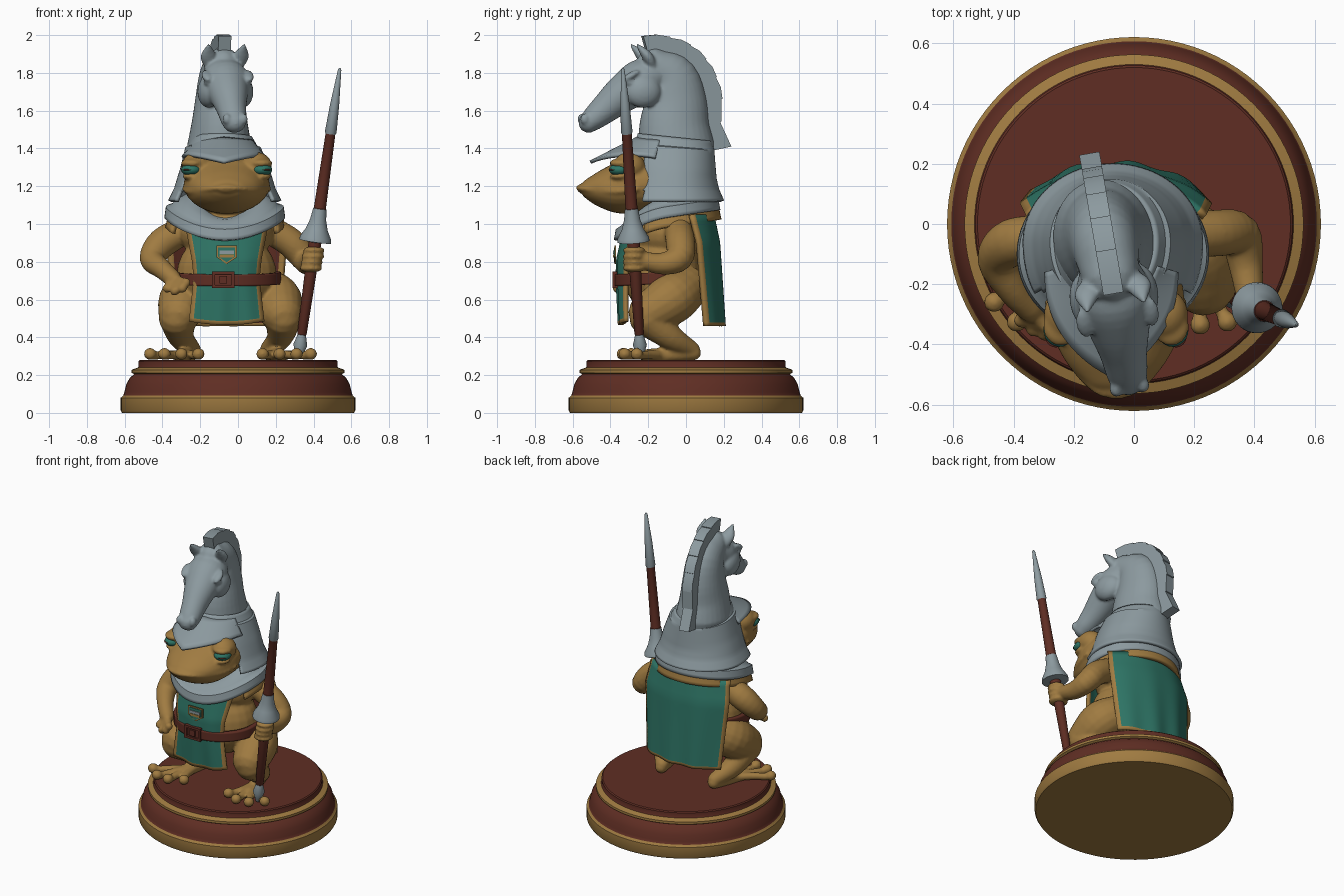
import bpy, bmesh, math
from mathutils import Vector, Matrix, Euler

if "Cube" in bpy.data.objects:
    bpy.data.objects.remove(bpy.data.objects["Cube"])

def material(name, rgb):
    m = bpy.data.materials.new(name)
    m.diffuse_color = (*rgb, 1)
    m.use_nodes = True
    m.node_tree.nodes["Principled BSDF"].inputs["Base Color"].default_value = m.diffuse_color
    return m

GOLD = material("ochre", (0.35, 0.198, 0.053))
TEAL = material("teal", (0.027, 0.175, 0.13))
BROWN = material("red_brown", (0.115, 0.027, 0.017))
STEEL = material("steel", (0.265, 0.325, 0.35))
X0 = -0.06                                   # centre line of the figure
AXIS = Vector((X0, -0.12, 0))

def finish(name, bm, mats, voxel=0, recalc=True):
    if recalc:
        bmesh.ops.recalc_face_normals(bm, faces=bm.faces)
    for f in bm.faces:
        f.smooth = True
    for e in bm.edges:
        e.smooth = e.calc_face_angle(0) < 0.6
    me = bpy.data.meshes.new(name)
    bm.to_mesh(me)
    bm.free()
    for m in mats:
        me.materials.append(m)
    ob = bpy.data.objects.new(name, me)
    bpy.context.collection.objects.link(ob)
    if voxel:                                # fuse overlapping forms into one skin
        r = ob.modifiers.new("fuse", 'REMESH')
        r.mode, r.voxel_size, r.use_smooth_shade = 'VOXEL', voxel, True
        s = ob.modifiers.new("soften", 'SMOOTH')
        s.factor, s.iterations = 0.5, 4
    return ob

def ball(bm, loc, rad, rot=(0, 0, 0)):
    bmesh.ops.create_uvsphere(bm, u_segments=24, v_segments=14, radius=1,
                              matrix=Matrix.LocRotScale(Vector(loc), Euler(rot), Vector(rad)))

def box(bm, loc, size):
    bmesh.ops.create_cube(bm, size=1, matrix=Matrix.LocRotScale(Vector(loc), None, Vector(size)))

def sweep(bm, pts, side=(1, 0, 0), n=18):
    """Rounded tube through (x, y, z, half width, half depth) stations."""
    P = [Vector(p if len(p) == 5 else (*p, p[3])) for p in pts]
    Q = [P[0] * 2 - P[1]] + P + [P[-1] * 2 - P[-2]]
    S = []
    for i in range(1, len(Q) - 2):
        a, b, c, d = Q[i - 1:i + 3]
        for t in (0, .25, .5, .75):
            S.append((b * 2 + (c - a) * t + (a * 2 - b * 5 + c * 4 - d) * t * t
                      + (b * 3 - a - c * 3 + d) * t ** 3) * 0.5)
    S.append(P[-1])
    C = [Vector(s[:3]) for s in S]
    T = [(C[min(i + 1, len(C) - 1)] - C[max(i - 1, 0)]).normalized() for i in range(len(C))]
    st = [(C[i], T[i], S[i][3], S[i][4]) for i in range(len(C))]
    def cap(s, sign):
        c, t, a, b = s
        return [(c + t * sign * min(a, b) * math.sin(p), t, a * math.cos(p), b * math.cos(p))
                for p in (0.5, 0.95, 1.4)]
    st = cap(st[0], -1)[::-1] + st + cap(st[-1], 1)
    rings = []
    for c, t, a, b in st:
        u = (Vector(side) - t * t.dot(Vector(side))).normalized()
        w = t.cross(u)
        rings.append([bm.verts.new(c + u * a * math.cos(k * math.tau / n) + w * b * math.sin(k * math.tau / n))
                      for k in range(n)])
    for r, q in zip(rings, rings[1:]):
        for k in range(n):
            bm.faces.new((r[k], r[(k + 1) % n], q[(k + 1) % n], q[k]))
    bm.faces.new(rings[0])
    bm.faces.new(rings[-1])

def lathe(name, prof, mats, n=96, matrix=Matrix()):
    """Turned part; prof = (radius, z, material of the band above)."""
    bm = bmesh.new()
    rings = [[bm.verts.new((r * math.cos(k * math.tau / n), r * math.sin(k * math.tau / n), z))
              for k in range(n)] for r, z, _ in prof]
    for (r, q), p in zip(zip(rings, rings[1:]), prof):
        for k in range(n):
            bm.faces.new((r[k], r[(k + 1) % n], q[(k + 1) % n], q[k])).material_index = p[2]
    bm.faces.new(rings[0]).material_index = prof[0][2]
    bm.faces.new(rings[-1]).material_index = prof[-1][2]
    ob = finish(name, bm, mats)
    ob.matrix_world = matrix
    return ob

def sheet(name, f, us, vs, mats, thick, trim=(), drop=None):
    """Thickened surface f(u, v); trim lists edges (left, right, top, bottom) using material 1."""
    bm = bmesh.new()
    g = [[bm.verts.new(f(u, v)) for u in us] for v in vs]
    for j in range(len(vs) - 1):
        for i in range(len(us) - 1):
            fc = bm.faces.new((g[j][i], g[j][i + 1], g[j + 1][i + 1], g[j + 1][i]))
            edge = {"left": i == 0, "right": i == len(us) - 2, "top": j == 0, "bottom": j == len(vs) - 2}
            fc.material_index = int(any(edge[t] for t in trim))
    bmesh.ops.remove_doubles(bm, verts=bm.verts, dist=1e-5)
    if drop:
        bmesh.ops.delete(bm, geom=[x for x in bm.faces if drop(x.calc_center_median())], context='FACES')
    bm.normal_update()
    if sum(x.normal.xy.dot((x.calc_center_median() - AXIS).xy) for x in bm.faces) < 0:
        bmesh.ops.reverse_faces(bm, faces=bm.faces)
    ob = finish(name, bm, mats, recalc=False)
    s = ob.modifiers.new("thickness", 'SOLIDIFY')
    s.thickness, s.offset = thick, -1
    s.material_offset = 2 if len(mats) > 2 else 0
    return ob

def span(a, b, n):
    return [a + (b - a) * i / n for i in range(n + 1)]

def lerp(tab, v):
    """Piecewise linear lookup in rows (key, values...)."""
    for p, q in zip(tab, tab[1:]):
        if v <= q[0]:
            t = (v - p[0]) / (q[0] - p[0])
            return [a + (b - a) * t for a, b in zip(p[1:], q[1:])]
    return list(tab[-1][1:])

# Round plinth
lathe("plinth", [(.614, 0, 0), (.621, .012, 0), (.621, .08, 0), (.607, .092, 1), (.602, .11, 1), (.592, .15, 1),
                 (.573, .185, 1), (.55, .205, 0), (.563, .212, 0), (.563, .228, 0), (.53, .24, 1),
                 (.527, .245, 1), (.527, .274, 1), (.52, .28, 1)], [GOLD, BROWN])

# Frog body: torso, head, legs and arms fused
bm = bmesh.new()
ball(bm, (X0, -.12, .73), (.265, .205, .24))
ball(bm, (X0, -.10, .95), (.25, .19, .16))
sweep(bm, [(X0, -.1, 1.2, .2, .15), (X0, -.25, 1.21, .228, .155), (X0, -.36, 1.19, .21, .137),
           (X0, -.46, 1.185, .165, .095), (X0, -.53, 1.187, .10, .05), (X0, -.553, 1.188, .06, .025)], n=28)
lip = [(.226, -.26, 1.185), (.2, -.37, 1.172), (.14, -.475, 1.178), (.07, -.55, 1.188), (0, -.57, 1.192)]
sweep(bm, [(X0 + s * x, y, z, .012) for s, row in ((-1, lip), (1, lip[-2::-1])) for x, y, z in row],
      side=(0, 0, 1), n=10)
for s in (-1, 1):
    ball(bm, (X0 + s * .16, -.3, 1.305), (.08, .085, .075))           # brow bulge
    ball(bm, (X0 + s * .183, -.342, 1.322), (.06, .064, .026))        # eyelid
    ball(bm, (X0 + s * .183, -.348, 1.252), (.052, .055, .02))
    L = lambda x, *r: (-.04 + s * x, *r)
    sweep(bm, [L(.15, .0, .66, .12), L(.24, -.08, .6, .135), L(.27, -.19, .53, .115)])    # thigh
    sweep(bm, [L(.28, -.2, .5, .10), L(.26, -.08, .40, .068), L(.2, .03, .335, .045)])    # shin
    sweep(bm, [L(.2, .04, .318, .04), L(.23, -.08, .308, .04), L(.26, -.2, .30, .04)])    # foot
    for tx, ty in ((.17, -.29), (.26, -.335), (.35, -.325), (.425, -.26)):
        sweep(bm, [L(.22, -.1, .305, .026), L((.24 + tx) / 2, (-.13 + ty) / 2, .308, .024), L(tx, ty, .302, .022)],
              side=(0, 0, 1), n=12)
        ball(bm, L(tx, ty, .312), (.034, .034, .032))
UP = (0, 0, 1)
sweep(bm, [(-.28, -.05, .97, .075), (-.40, -.06, .90, .08), (-.455, -.12, .815, .066),
           (-.40, -.22, .76, .052), (-.345, -.28, .71, .046)], side=UP)
for tip in ((-.275, -.36, .69), (-.295, -.365, .66), (-.335, -.35, .645), (-.375, -.32, .66)):
    sweep(bm, [(-.345, -.28, .71, .028), (*tip, .02)], side=(.3, .1, 1), n=12)
    ball(bm, tip, (.025, .025, .025))
sweep(bm, [(.17, -.04, .97, .075), (.28, -.03, .90, .078), (.35, -.035, .82, .072),
           (.37, -.13, .79, .058), (.385, -.24, .81, .046)], side=UP)
for i in range(4):                                                     # fingers around the lance
    ball(bm, (.386 + i * .005, -.275, .765 + i * .032), (.062 - .004 * (i % 2), .06, .021))
finish("frog_body", bm, [GOLD], voxel=.0095)

# Eyes
for s, tag in ((-1, "left"), (1, "right")):
    bm = bmesh.new()
    ball(bm, (X0 + s * .188, -.35, 1.287), (.053, .058, .033))
    finish(tag + "_eye", bm, [TEAL])
    bm = bmesh.new()
    ball(bm, (X0 + s * .2, -.372, 1.287), (.035, .038, .006))
    finish(tag + "_pupil", bm, [BROWN])

# Tunic front panel
PANEL = [(0, .22, .19, .30), (.35, .185, .23, .30), (.55, .175, .23, .29), (1, .20, .215, .42)]
def panel(u, v):
    w, by, ax = lerp(PANEL, v)
    x = w * u
    return (X0 + x, -.14 - by * math.sqrt(1 - (x / ax) ** 2) + .007 * v * math.sin(8 * u),
            .99 - .525 * v + .02 * v * u * u)
sheet("tunic_front", panel, [-1] + span(-.88, .88, 24) + [1], span(0, .96, 24) + [1], [TEAL, GOLD], .02,
      ("left", "right", "bottom"))

# Cape with brown lining
def cape(u, v):
    edge, back, w = lerp([(0, .03, .15, .30), (.25, .07, .18, .32), (1, .11, .205, .285)], v)
    return (X0 + w * u, edge + (back - edge) * (1 - abs(u) ** 2.4) + .007 * v * math.sin(10 * u), 1.05 - .59 * v)
sheet("cape", cape, [-1] + span(-.93, .93, 28) + [1], span(0, .97, 16) + [1], [TEAL, GOLD, BROWN, GOLD], .022,
      ("left", "right", "bottom"))

# Neck guard ring and shoulder collar, both dipping at the front
def ring(rows):
    def f(t, v):
        ax, by, dz = lerp(rows, v)
        s = math.sin(t)
        return (X0 - .01 + ax * math.cos(t), -.1 + by * s, 1.07 + .04 * s - (.08 * s * s if s < 0 else 0) + dz)
    return f
sheet("neck_guard", ring([(0, .14, .12, .09), (.2, .22, .2, .075), (.4, .265, .235, .05), (.6, .285, .255, .03),
                          (.7, .312, .272, .022), (1, .32, .282, -.035)]),
      span(0, math.tau, 64), span(0, 1, 10), [STEEL], .025)
sheet("shoulder_collar", ring([(0, .24, .22, .02), (.5, .30, .275, -.025), (1, .315, .288, -.085)]),
      span(-.45, math.pi + .45, 40), span(0, 1, 6), [GOLD], .025)

# Belt and buckle
sheet("belt", lambda t, v: (X0 + .288 * math.cos(t), -.14 + .238 * math.sin(t), .745 - .062 * v + .012 * math.sin(t)),
      span(0, math.tau, 64), [0, .15, .85, 1], [BROWN], .03)
bm = bmesh.new()
for dx, dz, sx, sz in ((-.052, 0, .016, .085), (.052, 0, .016, .085), (0, .036, .12, .015), (0, -.036, .12, .015),
                       (0, 0, .04, .04)):
    box(bm, (-.078 + dx, -.376, .705 + dz), (sx, .026, sz))
finish("buckle", bm, [BROWN])

# Shield badge on the chest: stacked thin plates
for k, (name, m, h) in enumerate((("badge_border", GOLD, 1), ("badge_field", TEAL, .82))):
    bm = bmesh.new()
    pts = [(-.055, .045), (.055, .045), (.055, -.015), (0, -.052), (-.055, -.015)]
    f = bm.faces.new([bm.verts.new((X0 + x * h, -.378 - .004 * k, .84 + z * h)) for x, z in pts])
    e = bmesh.ops.extrude_face_region(bm, geom=[f])["geom"]
    bmesh.ops.translate(bm, verts=[v for v in e if isinstance(v, bmesh.types.BMVert)], vec=(0, .008, 0))
    finish(name, bm, [m])
for name, m, z, h in (("badge_band", STEEL, .85, .018), ("badge_bar", GOLD, .831, .016)):
    bm = bmesh.new()
    box(bm, (X0, -.383, z), (.075, .008, h))
    finish(name, bm, [m])

# Helmet bowl with open face, squarer towards the cheeks
BOWL = [(0, .16, .195, 1.46), (.15, .185, .21, 1.41), (.2, .20, .21, 1.405), (.6, .25, .222, 1.25),
        (.75, .268, .235, 1.19), (1, .30, .262, 1.125)]
def bowl(t, v):
    ax, by, z = lerp(BOWL, v)
    c, s = math.cos(t), math.sin(t)
    p = 1 - .5 * min(1, v * 2.5) if s < 0 else 1
    return (-.085 + .015 * min(1, v * 2) + ax * math.copysign(abs(c) ** p, c), -.06 + by * s, z - .02 * s * (1 - v))
sheet("helmet_bowl", bowl, span(0, math.tau, 96), span(0, 1, 20), [STEEL], .02,
      drop=lambda c: c.y < -.225 and c.z < 1.375)

# Pointed visor
def visor(u, v):
    a, k = u * 1.15, abs(u)
    r = .195 + v * (.205 * (1 - k) ** 1.2 + .05)
    return (-.075 + r * math.sin(a) * (.86 + .14 * v), -.06 - r * math.cos(a),
            1.465 + v * (-.13 + .12 * k - .10 * k * k) - .02 * k * (1 - v))
sheet("visor", visor, span(-1, 1, 32), span(0, 1, 6), [STEEL], .018)

# Horse-head crest of the helmet, turned slightly
def turn(ob):
    ob.rotation_euler.z = .17
    ob.location.x = -.108
bm = bmesh.new()
sweep(bm, [(0, -.055, 1.41, .17, .205), (0, -.062, 1.52, .15, .187), (0, -.055, 1.65, .128, .165),
           (0, -.08, 1.77, .112, .14), (0, -.17, 1.84, .095, .095)], n=32)
sweep(bm, [(0, -.15, 1.80, .10, .09), (0, -.24, 1.755, .128, .118), (0, -.34, 1.69, .105, .10),
           (0, -.43, 1.615, .08, .08), (0, -.495, 1.56, .07, .065), (0, -.522, 1.537, .063, .055)], n=28)
for s in (-1, 1):
    ball(bm, (s * .09, -.245, 1.70), (.058, .095, .085))              # cheek
    ball(bm, (s * .11, -.315, 1.785), (.03, .055, .018), (.5, 0, 0))  # brow
    ball(bm, (s * .107, -.32, 1.75), (.022, .03, .02))                # eye
    ball(bm, (s * .045, -.55, 1.555), (.022, .026, .03))              # nostril
    sweep(bm, [(s * .07, -.19, 1.83, .03, .025), (s * .088, -.225, 1.89, .042, .028), (s * .095, -.275, 1.945, .01, .01)])
turn(finish("horse_head", bm, [STEEL], voxel=.009))

# Stepped mane ridge
OUT = [(-.235, 1.995), (-.09, 1.985), (.02, 1.943), (.1, 1.87), (.155, 1.775), (.185, 1.66), (.178, 1.54), (.238, 1.41)]
INN = [(-.2, 1.87), (-.13, 1.86), (-.06, 1.82), (.0, 1.75), (.03, 1.68), (.05, 1.6), (.07, 1.5), (.12, 1.385)]
bm = bmesh.new()
for i in range(7):
    a, b, c, d = (Vector(p) for p in (OUT[i], OUT[i + 1], INN[i + 1], INN[i]))
    b = b + (b - c).normalized() * (.006 if i < 6 else 0)
    m = (a + b) / 2 + ((b - c).normalized() + (a - d).normalized()) * (.005 if i < 5 else 0)
    vs = [bm.verts.new((sx * .034, p.x, p.y)) for sx in (-1, 1) for p in (a, m, b, c, d)]
    bmesh.ops.convex_hull(bm, input=vs)
turn(finish("mane_ridge", bm, [STEEL]))

# Lance
foot, tip = Vector((.32, -.24, .29)), Vector((.54, -.335, 1.83))
M = Matrix.Translation(foot) @ (tip - foot).to_track_quat('Z', 'Y').to_matrix().to_4x4()
lathe("lance", [(.014, 0, 0), (.02, .02, 0), (.037, .07, 0), (.022, .125, 1), (.025, .13, 1), (.034, .62, 0), (.085, .625, 0),
                (.083, .645, 0), (.058, .69, 0), (.043, .74, 0), (.035, .80, 1), (.032, .802, 1), (.026, 1.2, 0),
                (.031, 1.21, 0), (.024, 1.36, 0), (.009, 1.545, 0), (.003, 1.555, 0)], [STEEL, BROWN], 32, M)
